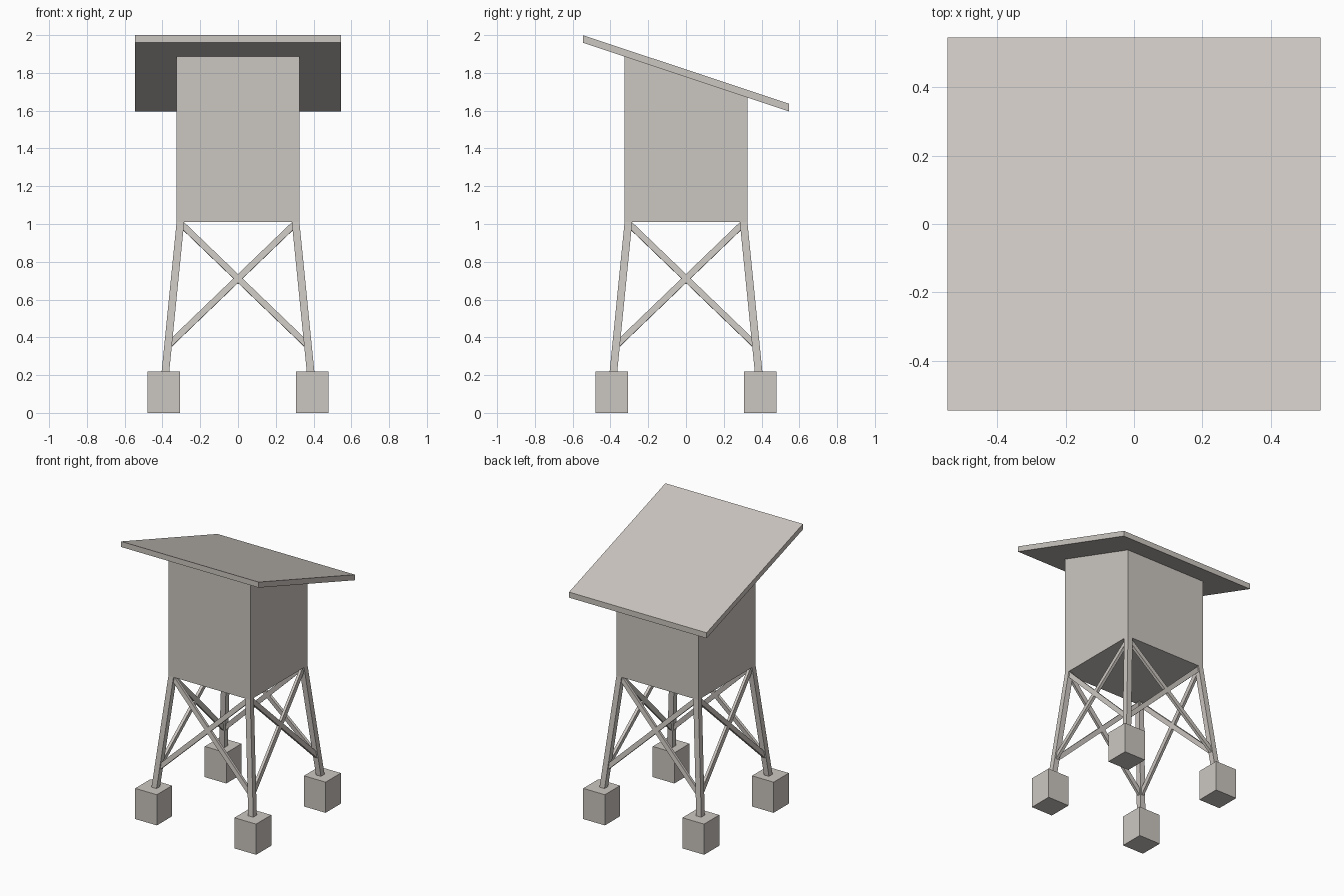
import bpy, bmesh
from mathutils import Vector, Matrix

if "Cube" in bpy.data.objects:
    bpy.data.objects.remove(bpy.data.objects["Cube"])

mat = bpy.data.materials.new("warm grey")
mat.diffuse_color = (0.60, 0.565, 0.53, 1)
mat.use_nodes = True
mat.node_tree.nodes["Principled BSDF"].inputs["Base Color"].default_value = mat.diffuse_color


def prism(name, bottom, top):
    """Solid between two four-point rings."""
    bm = bmesh.new()
    a = [bm.verts.new(p) for p in bottom]
    b = [bm.verts.new(p) for p in top]
    bm.faces.new(a[::-1])
    bm.faces.new(b)
    for i in range(4):
        j = (i + 1) % 4
        bm.faces.new((a[i], a[j], b[j], b[i]))
    bmesh.ops.recalc_face_normals(bm, faces=bm.faces)
    me = bpy.data.meshes.new(name)
    bm.to_mesh(me)
    bm.free()
    me.materials.append(mat)
    ob = bpy.data.objects.new(name, me)
    bpy.context.collection.objects.link(ob)
    return ob


def ring(cx, cy, h, z):
    """Square ring; z may be a function of y."""
    f = z if callable(z) else (lambda y: z)
    return [(cx + sx * h, cy + sy * h, f(cy + sy * h))
            for sx, sy in ((-1, -1), (1, -1), (1, 1), (-1, 1))]


def roof_under(y):
    return 1.778 - 0.333 * y


# Sloping roof and cabin
prism("roof", ring(0, 0, 0.546, roof_under), ring(0, 0, 0.546, lambda y: roof_under(y) + 0.04))
prism("cabin", ring(0, 0, 0.325, 1.01), ring(0, 0, 0.325, roof_under))


def leg_offset(z):
    return 0.305 + (1.01 - z) * 0.1


# Footings and splayed legs
for sx, sy in ((-1, -1), (1, -1), (1, 1), (-1, 1)):
    prism("footing", ring(sx * 0.394, sy * 0.394, 0.086, 0), ring(sx * 0.394, sy * 0.394, 0.086, 0.22))
    lo, hi = leg_offset(0.15), leg_offset(1.01)
    prism("leg", ring(sx * lo, sy * lo, 0.02, 0.15), ring(sx * hi, sy * hi, 0.02, 1.01))

# Crossed braces on each side, lying in the plane of the legs
W, D = 0.033, 0.02
for k in range(4):
    rot = Matrix.Rotation(k * 1.5707963, 3, 'Z')
    for s in (-1, 1):
        t, b = leg_offset(1.005), leg_offset(0.355)
        p0, p1 = Vector((s * t, -t, 1.005)), Vector((-s * b, -b, 0.355))
        n = Vector((0, -1, 0.1)).normalized()
        u = (p1 - p0).normalized().cross(n).normalized()
        rings = [[rot @ (p + u * (a * W / 2) + n * (c * D / 2))
                  for a, c in ((-1, -1), (1, -1), (1, 1), (-1, 1))] for p in (p0, p1)]
        prism("brace", *rings)
